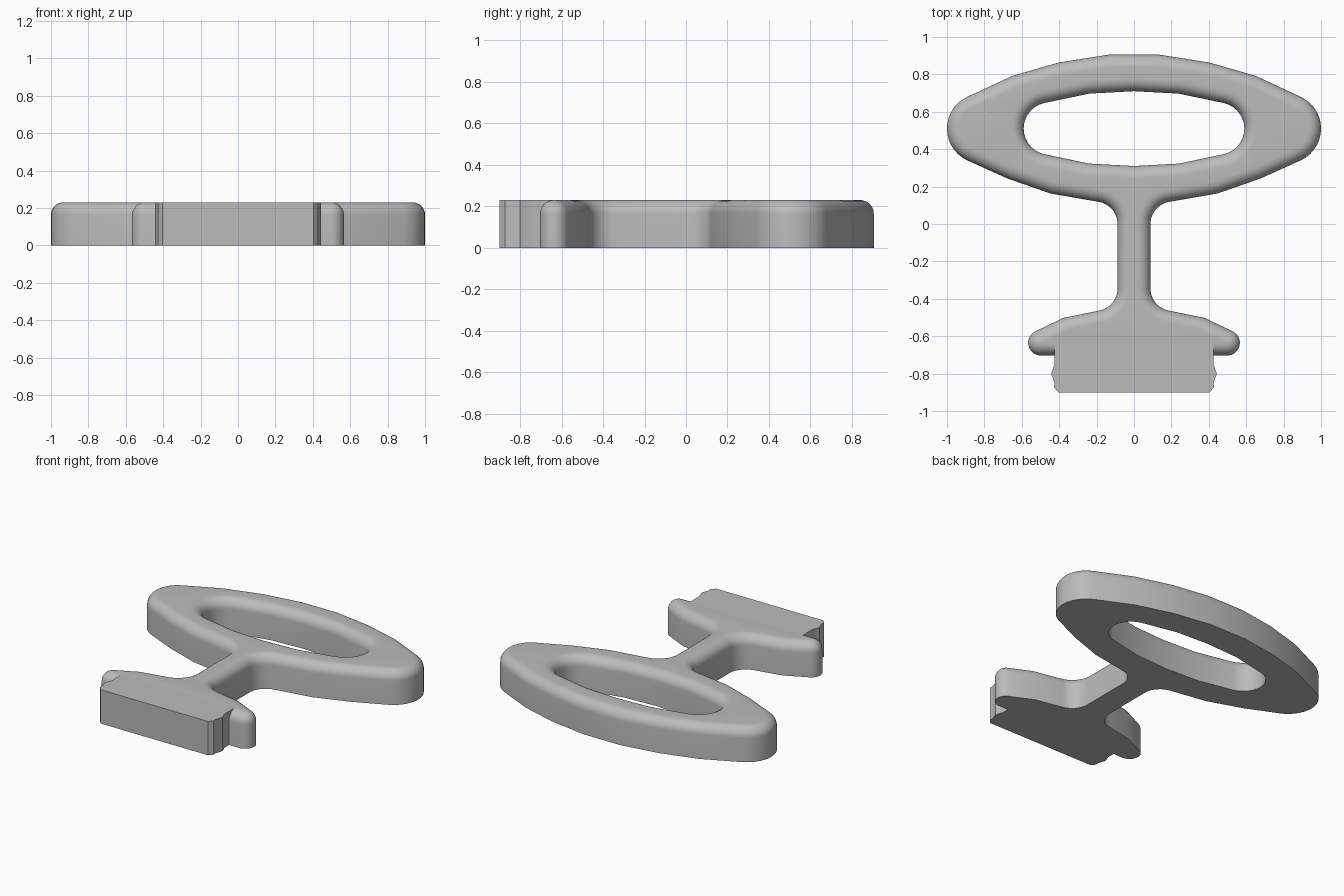
import bpy, bmesh
from math import sin, cos, pi, radians
from mathutils import Vector

HEIGHT = 0.23
ROUND = 0.066

cube = bpy.data.objects.get("Cube")
if cube:
    bpy.data.objects.remove(cube, do_unlink=True)

grey = bpy.data.materials.new("plain_grey")
grey.use_nodes = True
grey.diffuse_color = (0.5, 0.5, 0.5, 1)
grey.node_tree.nodes["Principled BSDF"].inputs["Base Color"].default_value = (0.5, 0.5, 0.5, 1)


def arc(cx, cy, r, start, end, steps=10):
    angles = [radians(start + (end - start) * i / steps) for i in range(steps + 1)]
    return [(cx + r * cos(a), cy + r * sin(a)) for a in angles]


def mirrored(half):
    """Close a right-hand half outline with its mirror image."""
    return [Vector(p) for p in half + [(-x, y) for x, y in reversed(half) if x > 0.001]]


def offset(loop, d):
    """Move a clockwise loop inward by d, keeping wall spacing even."""
    result = []
    for i, p in enumerate(loop):
        a = (p - loop[i - 1]).normalized()
        b = (loop[(i + 1) % len(loop)] - p).normalized()
        na, nb = Vector((a.y, -a.x)), Vector((b.y, -b.x))
        result.append(p + (na + nb) * d / (1 + na.dot(nb)))
    return result


def build(name, loops, rounding):
    """Raise loops of (outline, inward sign) into a solid with a rounded top rim."""
    bm = bmesh.new()
    levels = [(0, 0)]
    if rounding:
        for i in range(9):
            t = pi / 2 * i / 8
            levels.append((rounding * (1 - cos(t)), HEIGHT - rounding * (1 - sin(t))))
    else:
        levels.append((0, HEIGHT))
    caps = ([], [])
    for loop, sign in loops:
        n = len(loop)
        rings = [[bm.verts.new((p.x, p.y, z)) for p in offset(loop, sign * d)] for d, z in levels]
        for low, high in zip(rings, rings[1:]):
            for i in range(n):
                j = (i + 1) % n
                bm.faces.new((low[i], low[j], high[j], high[i]))
        for cap, ring in zip(caps, (rings[0], rings[-1])):
            cap.extend(bm.edges.get((ring[i], ring[(i + 1) % n])) for i in range(n))
    for cap in caps:
        bmesh.ops.triangle_fill(bm, edges=cap, use_beauty=True, use_dissolve=False)
    bmesh.ops.recalc_face_normals(bm, faces=bm.faces)
    mesh = bpy.data.meshes.new(name)
    bm.to_mesh(mesh)
    bm.free()
    mesh.materials.append(grey)
    obj = bpy.data.objects.new(name, mesh)
    bpy.context.collection.objects.link(obj)
    bpy.ops.object.select_all(action='DESELECT')
    obj.select_set(True)
    bpy.context.view_layer.objects.active = obj
    bpy.ops.object.shade_smooth_by_angle(angle=radians(30))
    return obj


# Oval grip, stem and winged shoulder as one outline
body = mirrored(
    [(0.136, 0.905), (0.40, 0.864), (0.65, 0.792)]
    + arc(0.813, 0.51, 0.187, 66, -66, 14)
    + [(0.676, 0.243), (0.446, 0.163)]
    + arc(0.208, 0.0, 0.12, 100, 180)
    + arc(0.208, -0.345, 0.12, 180, 260)
    + [(0.377, -0.502)]
    + arc(0.498, -0.635, 0.068, 64, -90, 14))

# Finger opening in the grip
opening = mirrored(
    [(0, 0.71), (0.24, 0.697)]
    + arc(0.45, 0.51, 0.14, 76, -76, 14)
    + [(0.24, 0.323), (0, 0.31)])

build("key_handle", [(body, 1), (opening, -1)], ROUND)

# Square-edged tongue with small side ridges
tongue = mirrored([(0.425, -0.625), (0.425, -0.752), (0.443, -0.80),
                   (0.425, -0.85), (0.428, -0.873), (0.403, -0.9)])
build("tongue_block", [(tongue, 1)], 0)
